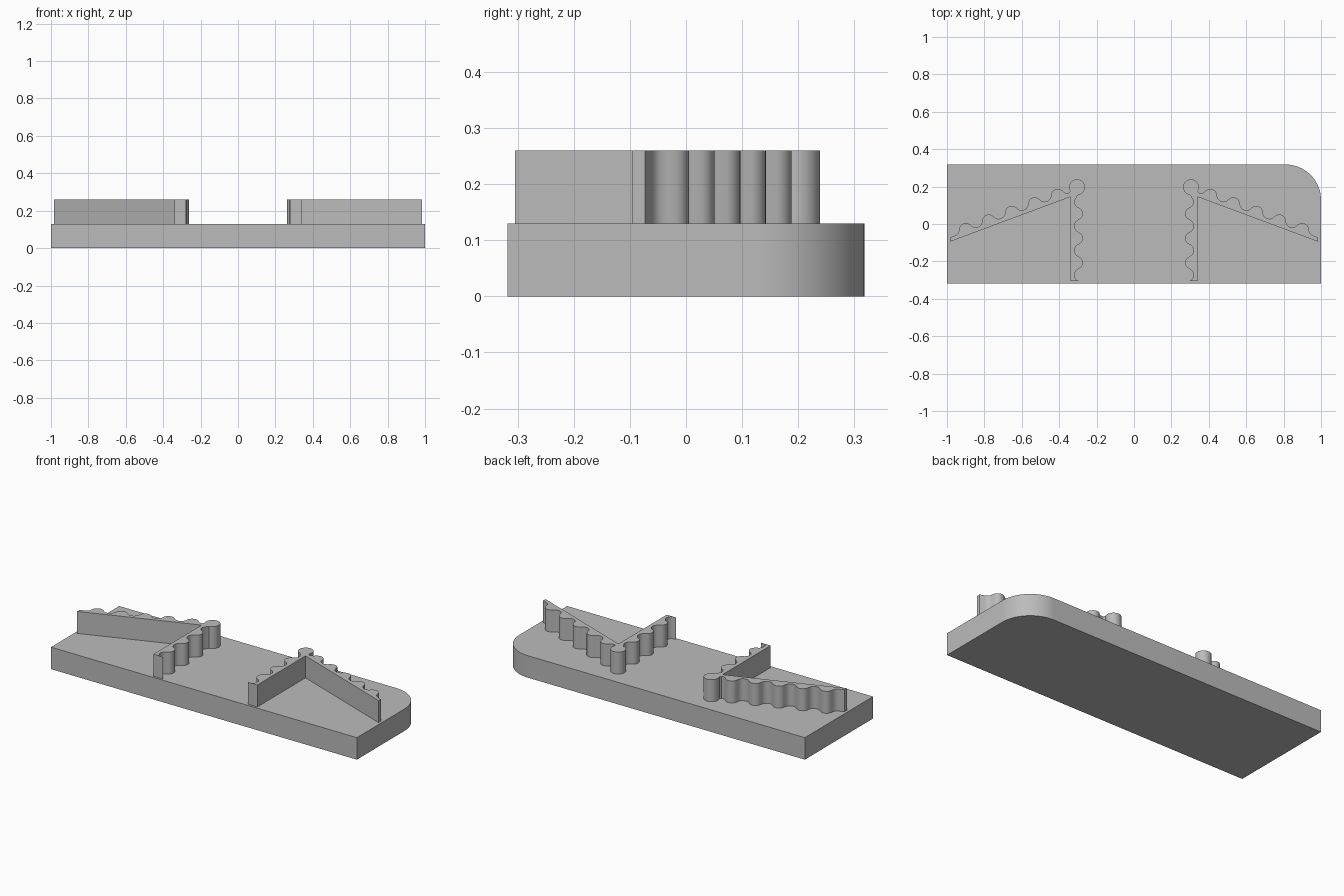
import bpy
import bmesh
from math import sin, cos, pi, radians, hypot, atan2

cube = bpy.data.objects.get("Cube")
if cube:
    bpy.data.objects.remove(cube, do_unlink=True)

grey = bpy.data.materials.new("plain grey")
grey.use_nodes = True
colour = (0.5, 0.5, 0.5, 1)
grey.diffuse_color = colour
grey.node_tree.nodes["Principled BSDF"].inputs["Base Color"].default_value = colour

BASE_TOP, WALL_TOP = 0.13, 0.26
PERIOD = 0.131             # spacing of the scallops along a wall
MEAN, DEPTH = 0.044, 0.0225  # average wall thickness, height of each scallop


def extrude(name, outline, z0, z1):
    """Solid prism from a flat outline, smooth on its curved sides."""
    mesh = bpy.data.meshes.new(name)
    bm = bmesh.new()
    face = bm.faces.new([bm.verts.new((x, y, z0)) for x, y in outline])
    result = bmesh.ops.extrude_face_region(bm, geom=[face])
    top = [v for v in result["geom"] if isinstance(v, bmesh.types.BMVert)]
    bmesh.ops.translate(bm, verts=top, vec=(0, 0, z1 - z0))
    bmesh.ops.recalc_face_normals(bm, faces=bm.faces)
    bm.to_mesh(mesh)
    bm.free()
    mesh.materials.append(grey)
    obj = bpy.data.objects.new(name, mesh)
    bpy.context.collection.objects.link(obj)
    bpy.ops.object.select_all(action="DESELECT")
    obj.select_set(True)
    bpy.context.view_layer.objects.active = obj
    bpy.ops.object.shade_smooth_by_angle(angle=radians(35))
    return obj


def arc(cx, cy, r, start, end, steps):
    angles = [radians(start + (end - start) * i / steps) for i in range(steps + 1)]
    return [(cx + r * cos(a), cy + r * sin(a)) for a in angles]


def thickness(s, crest):
    """Wall thickness at distance s, made of alternating circular arcs."""
    half = PERIOD / 4
    radius = (half ** 2 + DEPTH ** 2) / (2 * DEPTH)
    k = round((s - crest) / (PERIOD / 2))
    d = s - crest - k * PERIOD / 2
    rise = (radius ** 2 - d ** 2) ** 0.5 - (radius - DEPTH)
    return MEAN + rise * (1 if k % 2 == 0 else -1)


def scallops(corner, along, normal, start, end, crest, steps):
    """Scalloped edge offset from the straight inner face of a wall."""
    points = []
    for i in range(steps + 1):
        s = start + (end - start) * i / steps
        t = thickness(s, crest)
        points.append((corner[0] + along[0] * s + normal[0] * t,
                       corner[1] + along[1] * s + normal[1] * t))
    return points


# Base slab with one rounded back corner
slab = [(-1, -0.318), (1, -0.318)] + arc(0.81, 0.128, 0.19, 0, 90, 20) + [(-1, 0.318)]
extrude("base_slab", slab, 0, BASE_TOP)

# Angled wall: straight inside, scalloped outside, round post at the corner
corner = (0.34, 0.145)
tip = (0.985, -0.095)
length = hypot(tip[0] - corner[0], tip[1] - corner[1])
along = ((tip[0] - corner[0]) / length, (tip[1] - corner[1]) / length)
normal = (-along[1], along[0])

sloped = scallops(corner, along, normal, 0.0, 0.651, 0.061, 80)
straight = scallops(corner, (0, -1), (-1, 0), 0.02, 0.448, 0.09, 54)
post = arc(0.305, 0.197, 0.042, -28, 262, 28)
outline = ([corner, tip, (tip[0], -0.073)] + sloped[::-1] + post + straight
           + [(0.278, -0.305), (corner[0], -0.305)])

extrude("left_wall", outline, BASE_TOP, WALL_TOP)
extrude("right_wall", [(-x, y) for x, y in outline], BASE_TOP, WALL_TOP)
